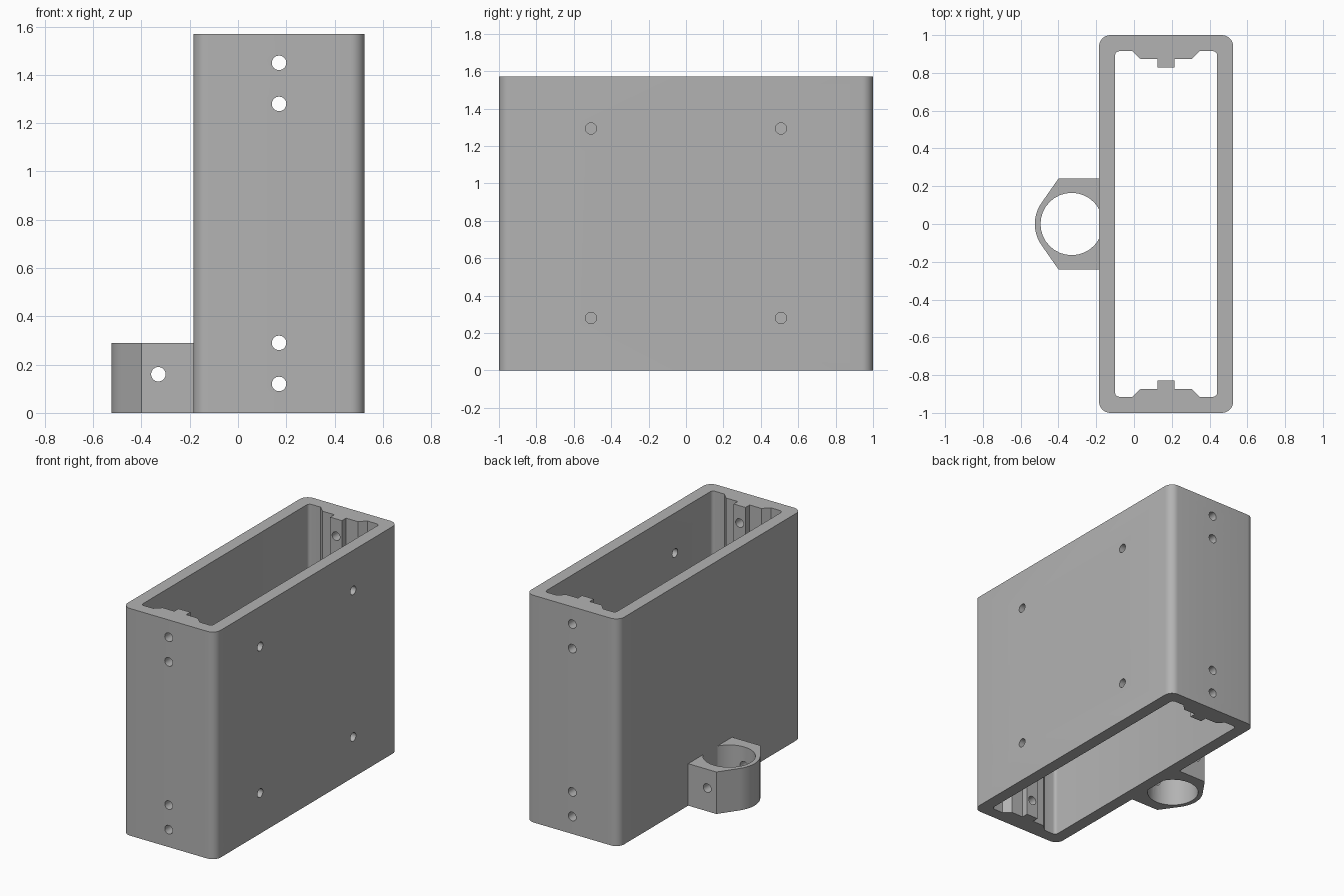
import bpy, bmesh, math
from mathutils import Matrix, Vector

cube = bpy.data.objects.get("Cube")
if cube:
    bpy.data.objects.remove(cube, do_unlink=True)

grey = bpy.data.materials.new("plain grey")
grey.use_nodes = True
colour = (0.45, 0.45, 0.45, 1)
grey.diffuse_color = colour
grey.node_tree.nodes["Principled BSDF"].inputs["Base Color"].default_value = colour

HEIGHT = 1.57
CX = 0.17                 # centre of the case in x
HALF_W, WALL = 0.355, 0.085
SIDE = CX - HALF_W        # outer face carrying the clamp
HOLE_R = 0.03


def add_object(name, bm):
    bmesh.ops.recalc_face_normals(bm, faces=bm.faces)
    mesh = bpy.data.meshes.new(name)
    bm.to_mesh(mesh)
    bm.free()
    mesh.materials.append(grey)
    obj = bpy.data.objects.new(name, mesh)
    bpy.context.collection.objects.link(obj)
    return obj


def prism(name, outline, z0, z1):
    bm = bmesh.new()
    base = bm.faces.new([bm.verts.new((x, y, z0)) for x, y in outline])
    top = bmesh.ops.extrude_face_region(bm, geom=[base])["geom"]
    verts = [v for v in top if isinstance(v, bmesh.types.BMVert)]
    bmesh.ops.translate(bm, verts=verts, vec=(0, 0, z1 - z0))
    return add_object(name, bm)


def rod(name, centre, radius, length, axis):
    bm = bmesh.new()
    turn = Vector((0, 0, 1)).rotation_difference(Vector(axis)).to_matrix().to_4x4()
    bmesh.ops.create_cone(bm, cap_ends=True, segments=32, radius1=radius, radius2=radius,
                          depth=length, matrix=Matrix.Translation(centre) @ turn)
    return add_object(name, bm)


def arc(cx, cy, r, start, end, steps):
    angles = [math.radians(start + (end - start) * i / steps) for i in range(steps + 1)]
    return [(cx + r * math.cos(a), cy + r * math.sin(a)) for a in angles]


def cut(obj, cutters):
    for c in cutters:
        c.hide_render = True
        mod = obj.modifiers.new("cut", "BOOLEAN")
        mod.operation, mod.solver, mod.object = "DIFFERENCE", "EXACT", c
    graph = bpy.context.evaluated_depsgraph_get()
    mesh = bpy.data.meshes.new_from_object(obj.evaluated_get(graph))
    obj.modifiers.clear()
    obj.data = mesh
    for c in cutters:
        bpy.data.objects.remove(c, do_unlink=True)


def smooth(obj):
    bpy.ops.object.select_all(action="DESELECT")
    obj.select_set(True)
    bpy.context.view_layer.objects.active = obj
    bpy.ops.object.shade_smooth_by_angle(angle=math.radians(30))


# Outer case with rounded upright edges
R = 0.06
outer = []
for sx, sy, a in ((1, 1, 0), (-1, 1, 90), (-1, -1, 180), (1, -1, 270)):
    outer += arc(CX + sx * (HALF_W - R), sy * (1 - R), R, a, a + 90, 8)
case = prism("case", outer, 0, HEIGHT)

# Cavity: rounded corners and a stepped screw rail on both ends
r, iw, il = 0.022, HALF_W - WALL, 0.915
rail = [(0.178, il), (0.135, 0.873), (0.045, 0.873), (0.045, 0.828)]
end = arc(iw - r, il - r, r, 0, 90, 4) + rail
end += [(-x, y) for x, y in reversed(end)]
end += [(-x, -y) for x, y in end]
cavity = prism("cavity_cutter", [(CX + x, y) for x, y in end], -0.1, HEIGHT + 0.1)

# Screw holes through both ends, and four through the left wall
cutters = [cavity]
for z in (0.12, 0.29, 1.28, 1.45):
    cutters.append(rod("end_hole_cutter", (CX, 0, z), HOLE_R, 2.4, (0, 1, 0)))
for y in (-0.508, 0.508):
    for z in (0.28, 1.293):
        cutters.append(rod("wall_hole_cutter", (CX + HALF_W, y, z), HOLE_R, 0.4, (1, 0, 0)))
cut(case, cutters)
smooth(case)

# Round pole clamp on the right wall, with a bore and a cross screw hole
PX, CLAMP_H = -0.33, 0.29
outline = [(SIDE, 0.24), (-0.40, 0.24)] + arc(PX, 0, 0.195, 145, 215, 16)
outline += [(-0.40, -0.24), (SIDE, -0.24)]
clamp = prism("pole_clamp", outline, 0, CLAMP_H)
bore = rod("bore_cutter", (PX, 0, CLAMP_H / 2), 0.165, 0.6, (0, 0, 1))
screw = rod("clamp_hole_cutter", (PX, 0, 0.16), HOLE_R, 0.8, (0, 1, 0))
cut(clamp, [bore, screw])
smooth(clamp)
